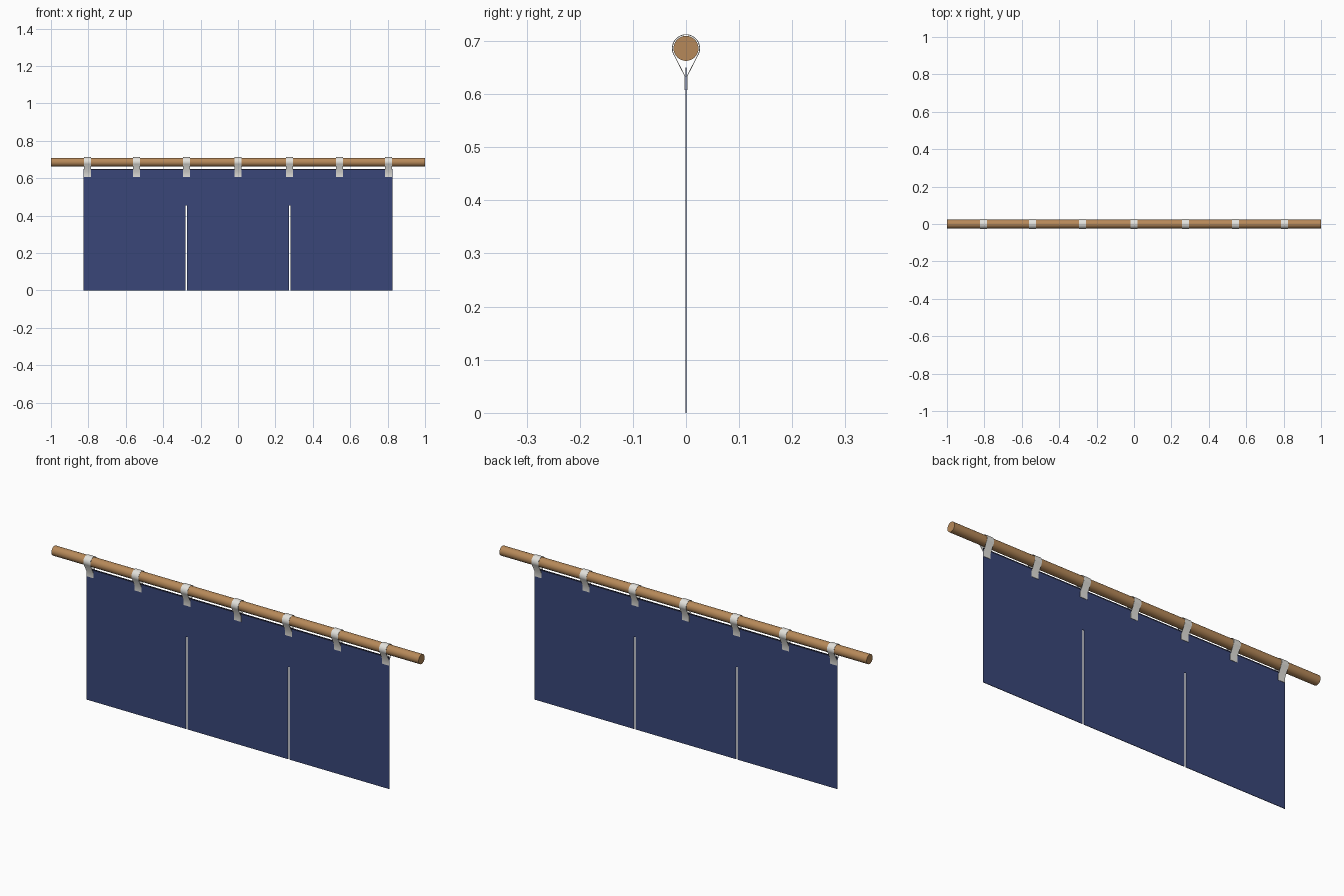
import bpy, bmesh, math
from mathutils import Vector

if "Cube" in bpy.data.objects:
    bpy.data.objects.remove(bpy.data.objects["Cube"])


def material(name, rgb):
    m = bpy.data.materials.new(name)
    m.diffuse_color = (*rgb, 1)
    m.use_nodes = True
    m.node_tree.nodes["Principled BSDF"].inputs["Base Color"].default_value = m.diffuse_color
    return m


WOOD = material("light wood", (0.47, 0.25, 0.10))
NAVY = material("navy cloth", (0.041, 0.061, 0.19))
DARK = material("dark hem", (0.012, 0.016, 0.045))
WHITE = material("off white cloth", (0.76, 0.75, 0.71))


def prism(name, points, depth, mat, smooth=False):
    """Extrude a closed outline (list of 3D points) along a vector, centred on it."""
    bm = bmesh.new()
    d = Vector(depth)
    face = bm.faces.new([bm.verts.new(Vector(p) - d / 2) for p in points])
    ext = bmesh.ops.extrude_face_region(bm, geom=[face])
    bmesh.ops.translate(bm, vec=d, verts=[v for v in ext["geom"] if isinstance(v, bmesh.types.BMVert)])
    bmesh.ops.triangulate(bm, faces=[f for f in bm.faces if len(f.verts) > 4])
    bmesh.ops.recalc_face_normals(bm, faces=bm.faces)
    mesh = bpy.data.meshes.new(name)
    bm.to_mesh(mesh)
    bm.free()
    mesh.materials.append(mat)
    obj = bpy.data.objects.new(name, mesh)
    bpy.context.collection.objects.link(obj)
    if smooth:
        bpy.ops.object.select_all(action='DESELECT')
        obj.select_set(True)
        bpy.context.view_layer.objects.active = obj
        bpy.ops.object.shade_smooth_by_angle(angle=math.radians(35))
    return obj


ROD_Z, ROD_R = 0.686, 0.0235
HALF, TOP = 0.825, 0.65
SLIT_X, SLIT_W, SLIT_TOP = 0.278, 0.004, 0.455
THICK, HEM = 0.0024, 0.007

# Wooden rod
ring = [(0, ROD_R * math.cos(math.tau * i / 32), ROD_Z + ROD_R * math.sin(math.tau * i / 32)) for i in range(32)]
prism("rod", ring, (2, 0, 0), WOOD, True)

# Curtain with two slits, cut as one comb-shaped outline
outline = [(-HALF, TOP - HEM), (-HALF, 0)]
for x in (-SLIT_X, SLIT_X):
    outline += [(x - SLIT_W, 0), (x - SLIT_W, SLIT_TOP), (x + SLIT_W, SLIT_TOP), (x + SLIT_W, 0)]
outline += [(HALF, 0), (HALF, TOP - HEM)]
prism("curtain", [(x, 0, z) for x, z in outline], (0, THICK, 0), NAVY)

# Narrow dark hem along the top edge
hem = [(-HALF, TOP - HEM), (HALF, TOP - HEM), (HALF, TOP), (-HALF, TOP)]
prism("top_hem", [(x, 0, z) for x, z in hem], (0, THICK, 0), DARK)


# Hanging loops: a teardrop band around the rod, ending in a flap on each side of the cloth
def loop_line(radius, flap_y):
    a0 = math.radians(-22)
    arc = [a0 + (math.pi - 2 * a0) * i / 28 for i in range(29)]
    pts = [(radius * math.cos(a), ROD_Z + radius * math.sin(a)) for a in arc]
    return [(flap_y, 0.608), (flap_y, 0.634)] + pts + [(-flap_y, 0.634), (-flap_y, 0.608)]


band = loop_line(0.0265, 0.0029) + loop_line(0.0250, 0.0014)[::-1]
for i, x in enumerate((-0.805, -0.543, -0.276, 0, 0.276, 0.543, 0.805)):
    prism(f"hanging_loop_{i + 1}", [(x, y, z) for y, z in band], (0.038, 0, 0), WHITE, True)
